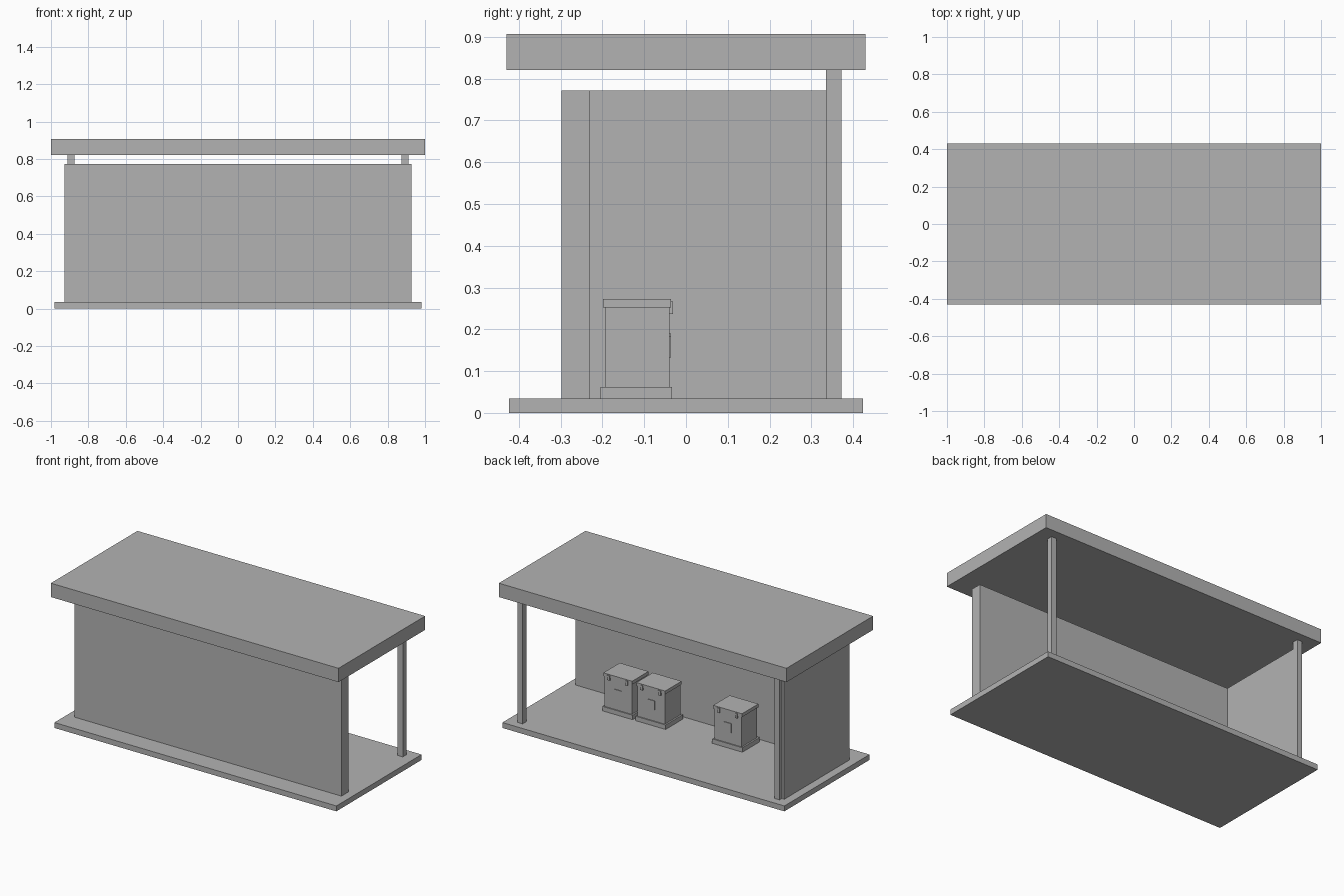
import bpy
import bmesh

if "Cube" in bpy.data.objects:
    bpy.data.objects.remove(bpy.data.objects["Cube"])

grey = bpy.data.materials.new("plain_grey")
grey.use_nodes = True
colour = (0.45, 0.45, 0.45, 1)
grey.diffuse_color = colour
grey.node_tree.nodes["Principled BSDF"].inputs["Base Color"].default_value = colour


def box(name, x, y, z):
    """Box between the (low, high) limits on each axis."""
    bm = bmesh.new()
    bmesh.ops.create_cube(bm, size=1)
    for v in bm.verts:
        v.co = [lim[0] if c < 0 else lim[1] for c, lim in zip(v.co, (x, y, z))]
    mesh = bpy.data.meshes.new(name)
    bm.to_mesh(mesh)
    bm.free()
    mesh.materials.append(grey)
    obj = bpy.data.objects.new(name, mesh)
    bpy.context.collection.objects.link(obj)
    return obj


def span(centre, width):
    return (centre - width / 2, centre + width / 2)


FLOOR = 0.034
WALL_TOP = 0.772
ROOF = 0.82

# Shelter: floor, roof, long front wall and one closed end
box("floor_slab", (-0.98, 0.98), (-0.423, 0.423), (0, FLOOR))
box("flat_roof", (-1, 1), (-0.43, 0.43), (ROOF, 0.907))
box("front_wall", (-0.928, 0.928), (-0.298, -0.23), (FLOOR, WALL_TOP))
box("right_wall", (-0.928, -0.872), (-0.23, 0.35), (FLOOR, WALL_TOP))

# Rear posts carrying the roof
for side, x in (("right", -0.893), ("left", 0.893)):
    box(side + "_post", span(x, 0.036), (0.335, 0.372), (FLOOR, ROOF))


# Storage bin with plinth, lid, two clasps and a raised mark
def bin_unit(label, x, hooked):
    box(label + "_bin_plinth", span(x, 0.21), (-0.205, -0.033), (FLOOR, 0.062))
    box(label + "_bin_body", span(x, 0.19), (-0.194, -0.04), (0.062, 0.252))
    box(label + "_bin_lid", span(x, 0.2), (-0.199, -0.036), (0.252, 0.273))
    for side, offset in (("right", -0.062), ("left", 0.062)):
        box(label + "_bin_clasp_" + side, span(x + offset, 0.016),
            (-0.041, -0.031), (0.237, 0.267))
    box(label + "_bin_mark_top", span(x, 0.05), (-0.041, -0.036), (0.182, 0.19))
    if hooked:
        box(label + "_bin_mark_leg", (x - 0.025, x - 0.017),
            (-0.041, -0.036), (0.132, 0.182))


bin_unit("left", 0.5, False)
bin_unit("middle", 0.27, True)
bin_unit("right", -0.264, True)
